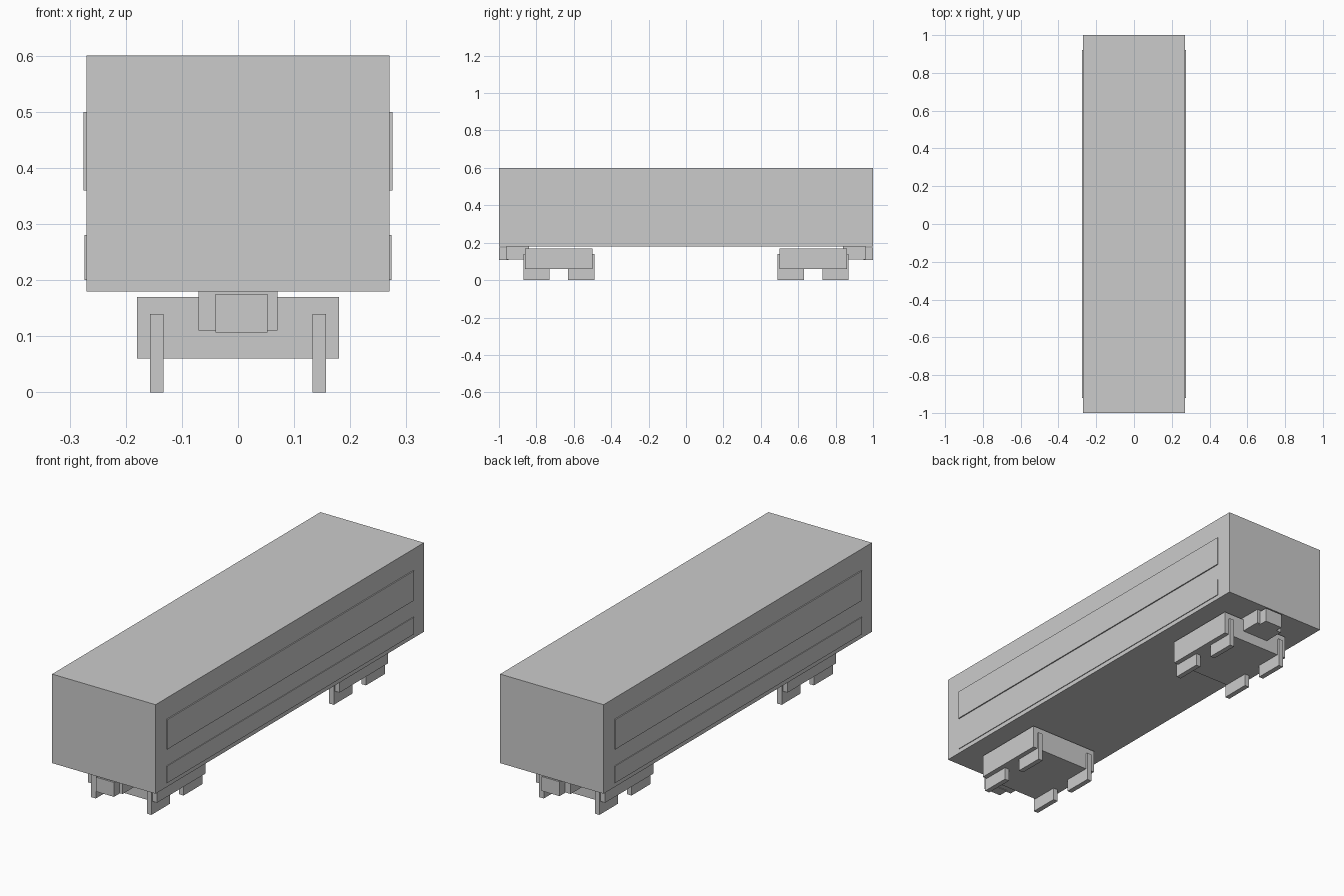
import bpy

if "Cube" in bpy.data.objects:
    bpy.data.objects.remove(bpy.data.objects["Cube"])


def box(name, x, y, z):
    """Box from (min, max) ranges on each axis."""
    bpy.ops.mesh.primitive_cube_add(size=1, location=[(a + b) / 2 for a, b in (x, y, z)])
    ob = bpy.context.object
    ob.name = name
    ob.scale = [b - a for a, b in (x, y, z)]
    bpy.ops.object.transform_apply(location=False, rotation=False, scale=True)
    return ob


def span(centre, half):
    return (centre - half, centre + half)


# Carriage body
box("carriage_body", (-0.27, 0.27), (-1, 1), (0.18, 0.60))

# Raised window band and lower stripe on both sides
for side, s in (("left", -1), ("right", 1)):
    for part, out, z in (("window_band", 0.2755, (0.36, 0.50)),
                         ("lower_stripe", 0.2735, (0.20, 0.28))):
        box(f"{side}_{part}", sorted((s * 0.262, s * out)), (-0.92, 0.92), z)

for end, e in (("front", -1), ("rear", 1)):
    # Bogie frame
    box(f"{end}_bogie_frame", (-0.18, 0.18), span(e * 0.68, 0.18), (0.06, 0.17))

    # Square wheel blocks
    for axle, offset in (("outer", 0.12), ("inner", -0.12)):
        for side, s in (("left", -1), ("right", 1)):
            box(f"{end}_{axle}_{side}_wheel", span(s * 0.145, 0.012),
                span(e * (0.68 + offset), 0.07), (0, 0.14))

    # Coupler housing and coupler head
    box(f"{end}_coupler_housing", (-0.07, 0.07), sorted((e * 0.84, e * 0.96)), (0.11, 0.18))
    box(f"{end}_coupler_head", (-0.04, 0.053), sorted((e * 0.95, e * 1.0)), (0.107, 0.175))
